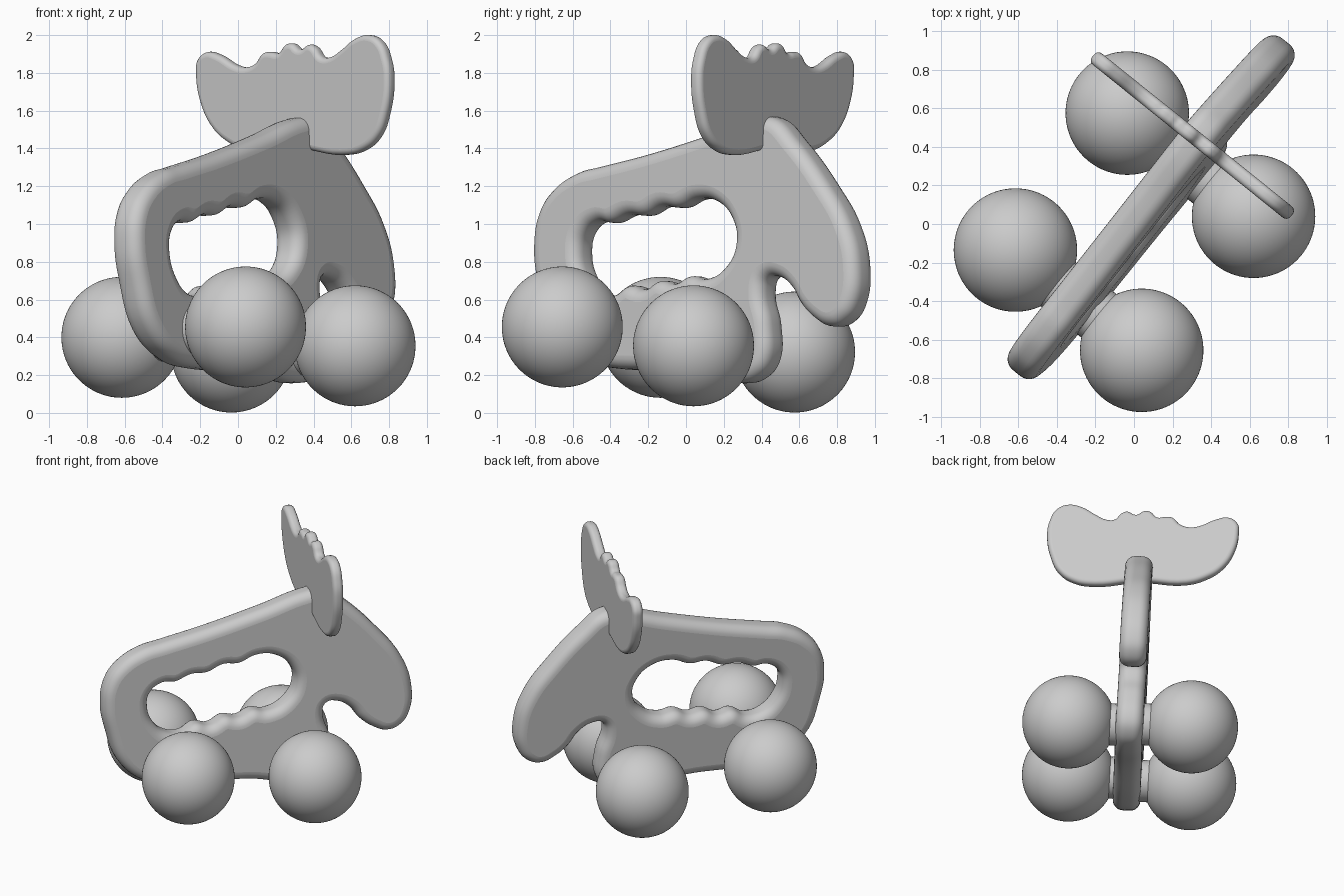
import bpy
from mathutils import Matrix, Vector

if "Cube" in bpy.data.objects:
    bpy.data.objects.remove(bpy.data.objects["Cube"])

# Toy frame: U runs tail to head, V up, N sideways along the axles (toy leans a little)
N = Vector((0.778, -0.626, 0.053)).normalized()
U = Vector((0.626, 0.778, 0)).normalized()
V = N.cross(U)
MID = 0.047        # offset of the antlers' and axles' centre along N
BODY_MID = 0.057   # offset of the body's centre plane along N


def frame(x, y, z, origin):
    m = Matrix((x, y, z)).transposed().to_4x4()
    m.translation = origin
    return m


def plate(name, loops, thickness, bevel, matrix):
    """Smooth closed outlines (later ones are holes) made into a round-edged slab."""
    cu = bpy.data.curves.new(name, 'CURVE')
    cu.dimensions = '2D'
    cu.fill_mode = 'BOTH'
    cu.resolution_u = 6
    cu.extrude = thickness / 2 - bevel
    cu.bevel_depth = bevel
    cu.bevel_resolution = 5
    cu.offset = -bevel
    for pts in loops:
        sp = cu.splines.new('BEZIER')
        sp.bezier_points.add(len(pts) - 1)
        sp.use_cyclic_u = True
        for bp, (x, y) in zip(sp.bezier_points, pts):
            bp.co = (x, y, 0)
            bp.handle_left_type = bp.handle_right_type = 'AUTO'
    tmp = bpy.data.objects.new(name + "_outline", cu)
    bpy.context.collection.objects.link(tmp)
    deps = bpy.context.evaluated_depsgraph_get()
    mesh = bpy.data.meshes.new_from_object(tmp.evaluated_get(deps))
    bpy.data.objects.remove(tmp)
    ob = bpy.data.objects.new(name, mesh)
    bpy.context.collection.objects.link(ob)
    ob.matrix_world = matrix
    smooth(ob)
    return ob


def smooth(ob):
    bpy.ops.object.select_all(action='DESELECT')
    ob.select_set(True)
    bpy.context.view_layer.objects.active = ob
    bpy.ops.object.shade_smooth_by_angle(angle=0.7)


# Body slab: outline and grip hole as (y, z) read from the side
outer = [(0.40, 1.555), (0.50, 1.56), (0.62, 1.44), (0.785, 1.21), (0.90, 1.0),
         (0.95, 0.78), (0.93, 0.575), (0.875, 0.485), (0.80, 0.455), (0.72, 0.495),
         (0.65, 0.57), (0.60, 0.66), (0.53, 0.715), (0.47, 0.71), (0.45, 0.64),
         (0.48, 0.47), (0.475, 0.28), (0.41, 0.185), (0.30, 0.155), (0.0, 0.22),
         (-0.37, 0.235), (-0.53, 0.28), (-0.68, 0.43), (-0.75, 0.70), (-0.765, 0.89),
         (-0.735, 1.06), (-0.66, 1.18), (-0.53, 1.27), (-0.42, 1.30), (-0.17, 1.365),
         (0.145, 1.465)]
hole = [(-0.52, 0.85), (-0.50, 0.95), (-0.43, 1.01), (-0.36, 1.005), (-0.27, 1.045),
        (-0.18, 1.045), (-0.09, 1.09), (0.0, 1.085), (0.10, 1.13), (0.21, 1.11),
        (0.29, 1.01), (0.305, 0.89), (0.25, 0.77), (0.14, 0.705), (0.06, 0.72),
        (-0.02, 0.68), (-0.10, 0.695), (-0.18, 0.65), (-0.26, 0.67), (-0.34, 0.62),
        (-0.42, 0.635), (-0.49, 0.72)]


def side(pts):
    return [((y + 0.029 - 0.033 * z) / 0.778, z) for y, z in pts]


plate("body", [side(outer), side(hole)], 0.19, 0.07, frame(U, V, N, N * BODY_MID))

# Antlers: thin slab across the head, outline as (x, z) read from the front
antler = [(-0.215, 1.79), (-0.205, 1.865), (-0.155, 1.91), (-0.09, 1.895), (0.0, 1.84),
          (0.05, 1.83), (0.10, 1.85), (0.145, 1.905), (0.19, 1.91), (0.225, 1.905),
          (0.265, 1.95), (0.30, 1.955), (0.34, 1.925), (0.39, 1.95), (0.42, 1.935),
          (0.455, 1.885), (0.50, 1.885), (0.56, 1.925), (0.63, 1.98), (0.705, 2.0),
          (0.765, 1.965), (0.80, 1.875), (0.81, 1.77), (0.78, 1.58), (0.73, 1.46),
          (0.65, 1.39), (0.54, 1.365), (0.30, 1.40), (0.05, 1.385), (-0.065, 1.435),
          (-0.14, 1.51), (-0.195, 1.635)]
front = [((x - 0.30) / 0.778, z - 0.053 * (x - 0.30) / 0.778) for x, z in antler]
plate("antlers", [front], 0.075, 0.03, frame(N, V, -U, U * 0.547 + N * MID))

# Ball wheels, each with a short axle into the body
wheels = {"rear_left": (-0.615, -0.135, 0.40), "rear_right": (0.04, -0.655, 0.455),
          "front_left": (-0.035, 0.575, 0.322), "front_right": (0.62, 0.04, 0.355)}
for place, c in wheels.items():
    c = Vector(c)
    bpy.ops.mesh.primitive_ico_sphere_add(subdivisions=5, radius=0.32, location=c)
    ball = bpy.context.object
    ball.name = place + "_wheel"
    smooth(ball)
    inner = c - N * (c.dot(N) - MID)
    bpy.ops.mesh.primitive_cylinder_add(vertices=32, radius=0.145,
                                        depth=(c - inner).length, location=(c + inner) / 2)
    axle = bpy.context.object
    axle.name = place + "_axle"
    axle.rotation_euler = N.to_track_quat('Z', 'Y').to_euler()
    smooth(axle)
